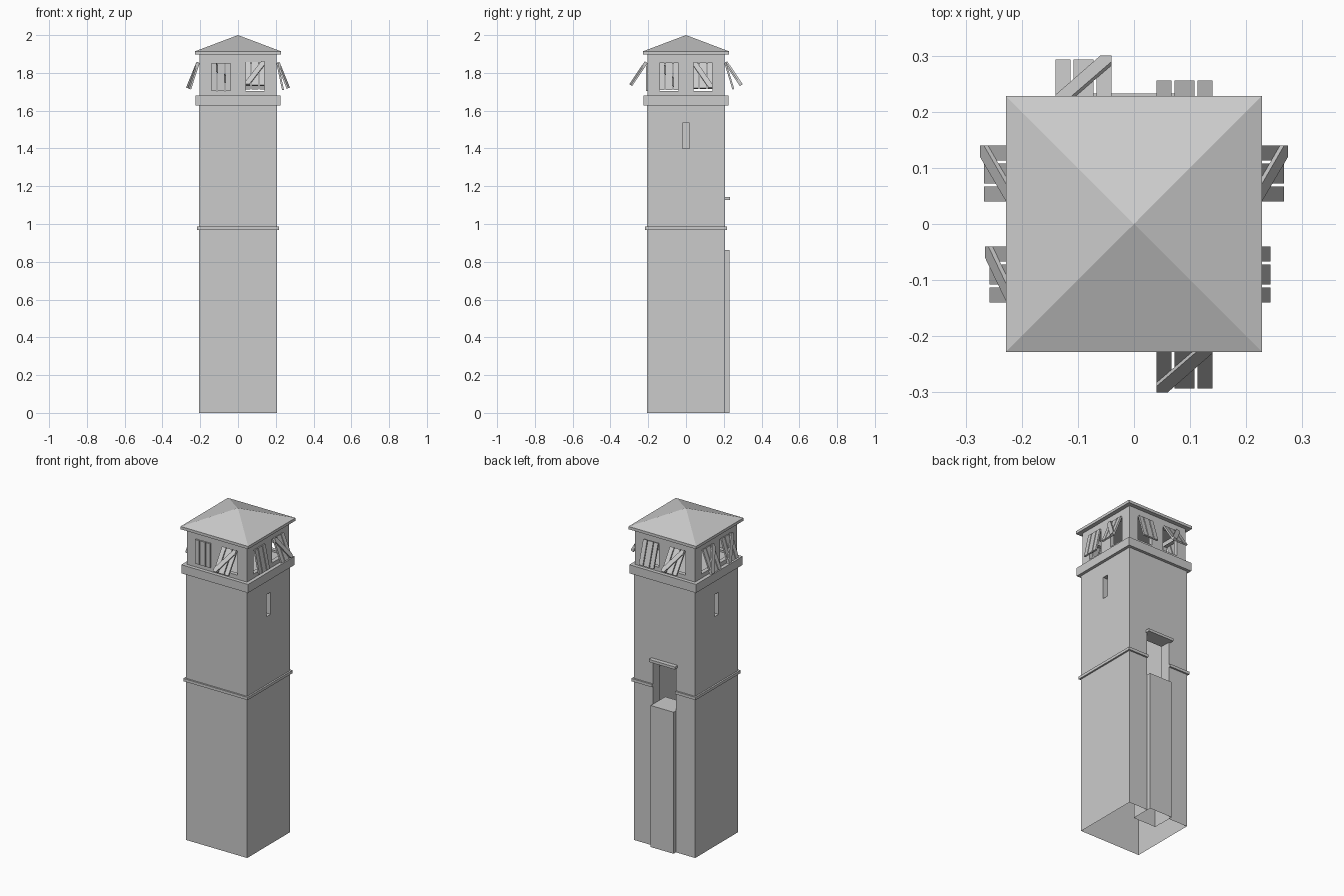
import bpy, bmesh, math
from mathutils import Matrix, Vector

if "Cube" in bpy.data.objects:
    bpy.data.objects.remove(bpy.data.objects["Cube"])


def finish(bm, name):
    bmesh.ops.remove_doubles(bm, verts=bm.verts, dist=1e-5)
    me = bpy.data.meshes.new(name)
    bm.to_mesh(me)
    bm.free()
    ob = bpy.data.objects.new(name, me)
    bpy.context.collection.objects.link(ob)
    return ob


def turn(side):
    # 0 front, 1 right, 2 back, 3 left
    return Matrix.Rotation(side * math.pi / 2, 4, 'Z')


def add_box(bm, lo, hi, mat=Matrix()):
    lo, hi = Vector(lo), Vector(hi)
    m = mat @ Matrix.Translation((lo + hi) / 2) @ Matrix.Diagonal((*(hi - lo), 1))
    return bmesh.ops.create_cube(bm, size=1, matrix=m)['verts']


def quad(bm, pts, mat):
    bm.faces.new([bm.verts.new(mat @ Vector(p)) for p in pts])


def panel(bm, side, r, us, zs, holes, depth, back=False, floor=True):
    """Wall sheet split into cells; cells in holes become openings with reveals."""
    m = turn(side)
    y, d = -r, -r + depth
    for i, (a, b) in enumerate(zip(us, us[1:])):
        for j, (c, e) in enumerate(zip(zs, zs[1:])):
            if (i, j) not in holes:
                quad(bm, [(a, y, c), (b, y, c), (b, y, e), (a, y, e)], m)
                continue
            quad(bm, [(a, y, c), (a, y, e), (a, d, e), (a, d, c)], m)
            quad(bm, [(b, y, c), (b, d, c), (b, d, e), (b, y, e)], m)
            quad(bm, [(a, y, e), (b, y, e), (b, d, e), (a, d, e)], m)
            if floor:
                quad(bm, [(a, y, c), (a, d, c), (b, d, c), (b, y, c)], m)
            if back:
                quad(bm, [(a, d, c), (b, d, c), (b, d, e), (a, d, e)], m)


R = 0.207

# shaft: open-bottomed shell with slits on the sides and a tall doorway at the back
bm = bmesh.new()
panel(bm, 0, R, [-R, R], [0, 1.64], [], 0)
for s in (1, 3):
    panel(bm, s, R, [-R, -0.019, 0.019, R], [0, 1.40, 1.535, 1.64], [(1, 1)], 0.04, back=True)
panel(bm, 2, R, [-R, -0.079, 0.079, R], [0, 1.128, 1.64], [(1, 0)], 0.066, floor=False)
finish(bm, "tower_shaft")

# pier standing in the doorway
bm = bmesh.new()
add_box(bm, (-0.077, 0.09, 0), (0.077, 0.23, 0.863))
bm.faces.ensure_lookup_table()
bmesh.ops.delete(bm, geom=[f for f in bm.faces if f.calc_center_median().z < 0.01], context='FACES')
finish(bm, "door_pier")

# lintel over the doorway
bm = bmesh.new()
add_box(bm, (-0.088, 0.19, 1.127), (0.088, 0.233, 1.143))
finish(bm, "door_lintel")

# string course, broken by the doorway
bm = bmesh.new()
for s, spans in ((0, [(-0.217, 0.217)]), (1, [(-0.2, 0.2)]), (3, [(-0.2, 0.2)]),
                 (2, [(-0.217, -0.079), (0.079, 0.217)])):
    for a, b in spans:
        add_box(bm, (a, -0.217, 0.969), (b, -0.2, 0.986), turn(s))
finish(bm, "string_course")

# band under the lookout room
bm = bmesh.new()
add_box(bm, (-0.225, -0.225, 1.628), (0.225, 0.225, 1.68))
finish(bm, "gallery_band")

# lookout room with two windows per side
bm = bmesh.new()
Q = 0.203
for s in range(4):
    panel(bm, s, Q, [-Q, -0.14, -0.04, 0.04, 0.14, Q], [1.68, 1.705, 1.85, 1.9],
          [(1, 1), (3, 1)], 0.025)
finish(bm, "lookout_room")

# hipped roof with a thin eave
bm = bmesh.new()
E = 0.228
add_box(bm, (-E, -E, 1.897), (E, E, 1.914))
top = [f for f in bm.faces if f.calc_center_median().z > 1.91]
res = bmesh.ops.poke(bm, faces=top)
res['verts'][0].co.z = 2.0
finish(bm, "hipped_roof")


def shutter(side, centre, angle, brace):
    """Three planks hinged at the top; brace gives the diagonal: 1 '/', -1 '\\', 0 none."""
    bm = bmesh.new()
    hinge = (turn(side) @ Matrix.Translation((centre, -Q, 1.852))
             @ Matrix.Rotation(-math.radians(angle), 4, 'X'))
    for a, b in ((-0.05, -0.023), (-0.018, 0.018), (0.023, 0.05)):
        add_box(bm, (a, -0.01, -0.147), (b, 0, 0), hinge)
    if brace:
        # diagonal board with ends trimmed flush to the shutter
        pts = [(-0.05, -0.147), (-0.03, -0.147), (0.05, -0.022), (0.05, 0), (0.033, 0), (-0.05, -0.128)]
        f = bm.faces.new([bm.verts.new((x * brace, -0.01, z)) for x, z in pts])
        ext = bmesh.ops.extrude_face_region(bm, geom=[f])
        moved = [v for v in ext['geom'] if isinstance(v, bmesh.types.BMVert)]
        bmesh.ops.translate(bm, verts=moved, vec=(0, -0.008, 0))
        bmesh.ops.transform(bm, matrix=hinge, verts=list(set(moved) | set(f.verts) if f.is_valid else moved))
    bmesh.ops.recalc_face_normals(bm, faces=bm.faces)
    finish(bm, "window_shutter")


# shutters, each propped open by a different amount
for args in ((0, -0.09, 0, 0), (0, 0.09, 34, 1),
             (1, -0.09, 12, 0), (1, 0.09, 22, -1),
             (2, -0.09, 17, 0), (2, 0.09, 34, 1),
             (3, -0.09, 22, 1), (3, 0.09, 18, 1)):
    shutter(*args)
